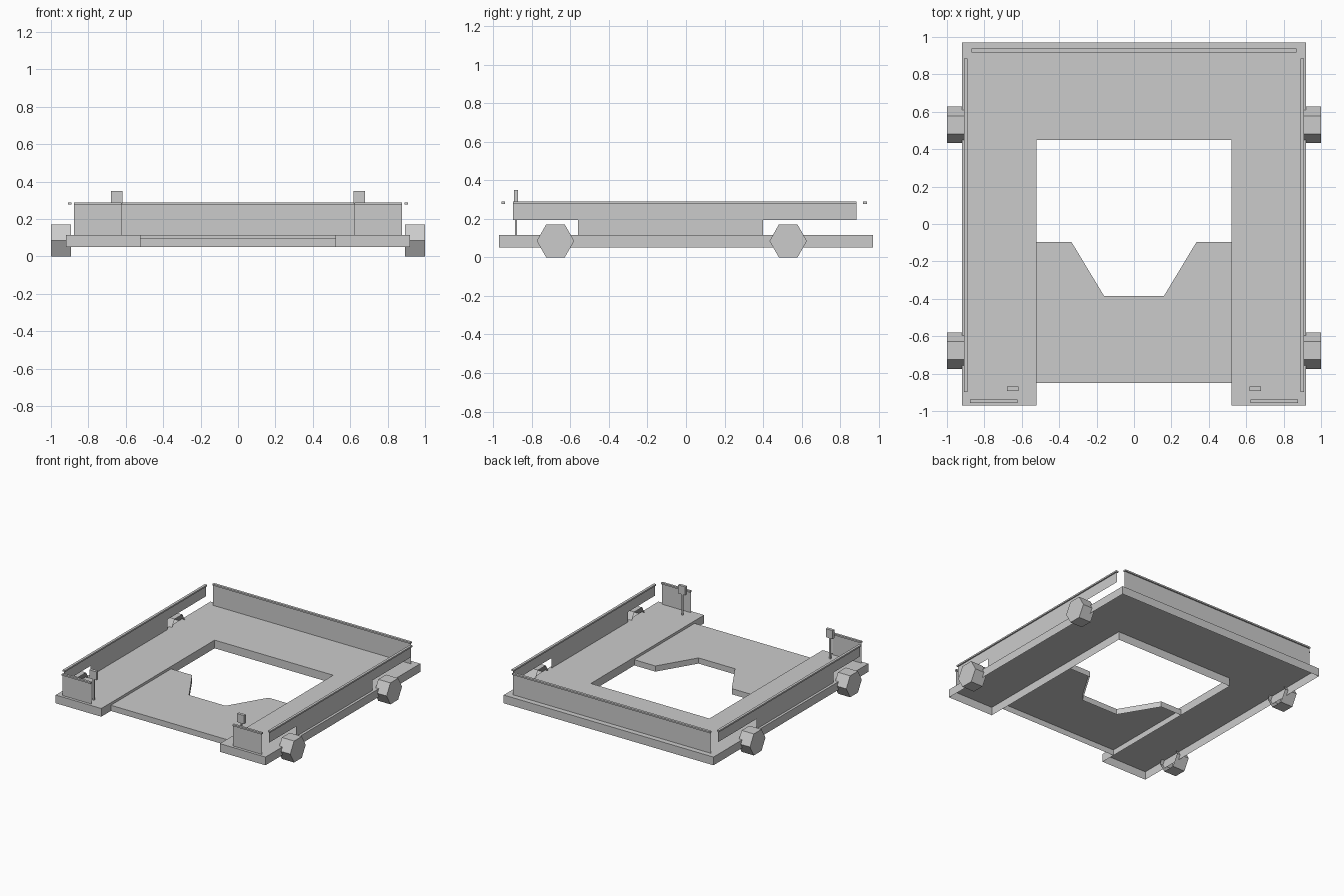
import bpy
import bmesh
import math

if "Cube" in bpy.data.objects:
    bpy.data.objects.remove(bpy.data.objects["Cube"], do_unlink=True)

GREY = (0.6, 0.6, 0.6, 1.0)
mat = bpy.data.materials.new("plain grey")
mat.use_nodes = True
mat.diffuse_color = GREY
bsdf = next(n for n in mat.node_tree.nodes if n.type == 'BSDF_PRINCIPLED')
bsdf.inputs["Base Color"].default_value = GREY


def finish(name, bm):
    me = bpy.data.meshes.new(name)
    bm.to_mesh(me)
    bm.free()
    me.materials.append(mat)
    ob = bpy.data.objects.new(name, me)
    bpy.context.collection.objects.link(ob)
    return ob


def sheet(name, points):
    """Single flat face through 3D points."""
    bm = bmesh.new()
    bm.faces.new([bm.verts.new(p) for p in points])
    return finish(name, bm)


def deck(name, outline, z0, z1, open_edges=()):
    """Top face with skirt walls and an open underside; outline runs anticlockwise."""
    bm = bmesh.new()
    top = [bm.verts.new((x, y, z1)) for x, y in outline]
    low = [bm.verts.new((x, y, z0)) for x, y in outline]
    bm.faces.new(top)
    n = len(outline)
    for i in range(n):
        j = (i + 1) % n
        if i not in open_edges:
            bm.faces.new((low[i], low[j], top[j], top[i]))
    loose = [v for v in bm.verts if not v.link_faces]
    bmesh.ops.delete(bm, geom=loose, context='VERTS')
    return finish(name, bm)


def box(name, x, y, z):
    """Box from (min, max) ranges."""
    bm = bmesh.new()
    bmesh.ops.create_cube(bm, size=1)
    for v in bm.verts:
        v.co = [r[0] if c < 0 else r[1] for c, r in zip(v.co, (x, y, z))]
    return finish(name, bm)


def span(a, b):
    return (min(a, b), max(a, b))


def wheel(name, s, y):
    """Six-sided hub, open on its inner end."""
    bm = bmesh.new()
    r, zc = 0.097, 0.085
    ring = [(y + r * math.cos(k * math.pi / 3),
             zc + zc * math.sin(k * math.pi / 3) / math.sin(math.pi / 3)) for k in range(6)]
    inner = [bm.verts.new((s * 0.893, a, b)) for a, b in ring]
    outer = [bm.verts.new((s * 1.0, a, b)) for a, b in ring]
    faces = [outer] + [(inner[k], inner[(k + 1) % 6], outer[(k + 1) % 6], outer[k])
                       for k in range(6)]
    for f in faces:
        face = bm.faces.new(f)
        face.normal_update()
        c = face.calc_center_median()
        c.x -= s * 0.946
        c.y -= y
        c.z -= zc
        if face.normal.dot(c) < 0:
            face.normal_flip()
    return finish(name, bm)


# U-shaped main deck
deck("main_deck",
     [(-0.92, -0.97), (-0.52, -0.97), (-0.52, 0.45), (0.52, 0.45),
      (0.52, -0.97), (0.92, -0.97), (0.92, 0.97), (-0.92, 0.97)], 0.05, 0.115)

# Lower front plate with a tapered notch, sides butting against the deck
deck("front_plate",
     [(-0.52, -0.85), (0.52, -0.85), (0.52, -0.095), (0.335, -0.095),
      (0.16, -0.385), (-0.16, -0.385), (-0.335, -0.095), (-0.52, -0.095)],
     0.05, 0.095, open_edges=(1, 7))

# Back panel and its cap
CAP = (0.277, 0.289)
W, Z0, Z1 = 0.868, 0.115, 0.283
sheet("back_panel", [(W, 0.928, Z0), (-W, 0.928, Z0), (-W, 0.928, Z1), (W, 0.928, Z1)])
box("back_cap", (-W, W), (0.918, 0.938), CAP)

for side, s in (("left", 1), ("right", -1)):
    # Side panel, cut away above the wheels
    pts = [(-0.56, Z0), (0.40, Z0), (0.40, 0.195), (0.885, 0.195),
           (0.885, Z1), (-0.897, Z1), (-0.897, 0.195), (-0.56, 0.195)]
    sheet(side + "_panel", [(s * 0.9, y, z) for y, z in pts][::s])
    box(side + "_cap", span(s * 0.89, s * 0.91), (-0.897, 0.885), CAP)

    # Short front panel
    pts = [(0.622, Z0), (0.876, Z0), (0.876, Z1), (0.622, Z1)]
    sheet(side + "_front_panel", [(s * x, -0.948, z) for x, z in pts][::s])
    box(side + "_front_cap", span(s * 0.622, s * 0.876), (-0.957, -0.939), CAP)

    # Marker plate on a thin post
    box(side + "_marker_post", span(s * 0.642, s * 0.654), (-0.888, -0.877), (Z0, 0.285))
    box(side + "_marker_plate", span(s * 0.617, s * 0.678), (-0.893, -0.87), (0.283, 0.35))

    # Wheels
    for end, y in (("front", -0.677), ("back", 0.53)):
        wheel(f"{side}_{end}_wheel", s, y)
